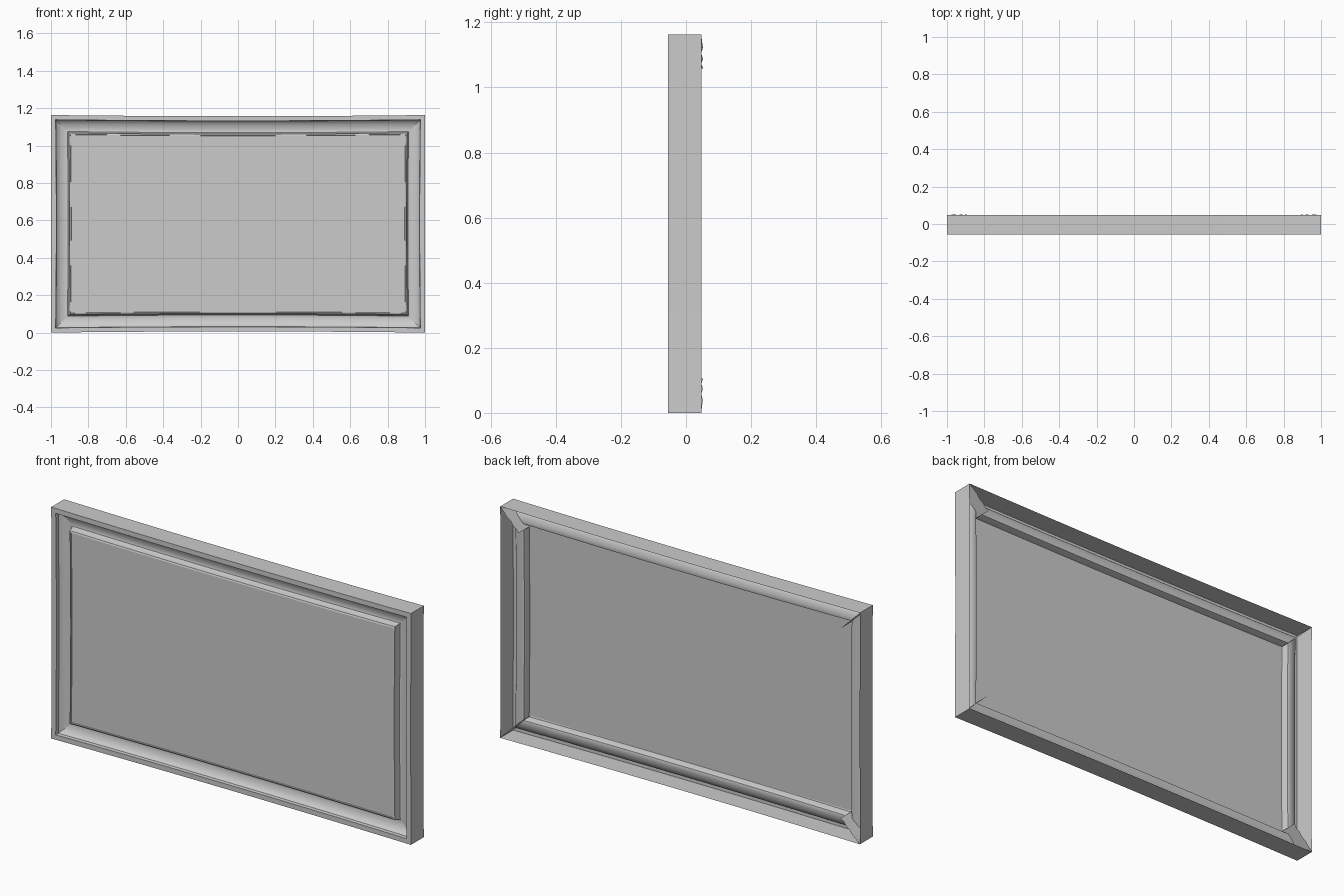
import bpy, bmesh, math

if "Cube" in bpy.data.objects:
    bpy.data.objects.remove(bpy.data.objects["Cube"])

W, H, BOW, SEG = 1.0, 1.163, 0.006, 10
# moulding cross-section: (distance in from outer edge, depth y); open at the back
PROFILE = [(0, .047), (0, -.055), (.025, -.055), (.026, -.036), (.033, -.028), (.043, -.021),
           (.055, -.016), (.068, -.013), (.08, -.012), (.088, -.014), (.092, -.024),
           (.096, -.046), (.103, -.049), (.105, -.045)]
# wavy rear edge of the mitre plates
REAR = [(.105, .053), (.09, .047), (.075, .052), (.058, .047), (.04, .052), (.02, .049)]


def make(name, verts, faces, smooth=False):
    me = bpy.data.meshes.new(name)
    me.from_pydata(verts, [], faces)
    bm = bmesh.new()
    bm.from_mesh(me)
    bmesh.ops.recalc_face_normals(bm, faces=bm.faces)
    bm.to_mesh(me)
    bm.free()
    ob = bpy.data.objects.new(name, me)
    bpy.context.collection.objects.link(ob)
    if smooth:
        bpy.ops.object.select_all(action='DESELECT')
        ob.select_set(True)
        bpy.context.view_layer.objects.active = ob
        bpy.ops.object.shade_smooth_by_angle(angle=math.radians(35))
    return ob


def bar_point(side, t, d, y):
    """Point on a bar; t runs -1..1 along it, bowing slightly inward."""
    bow = (1 - t * t) * BOW
    if side in ('top', 'bottom'):
        x, e = t * (W - d), d + bow
        return (x, y, H - e if side == 'top' else e)
    e = W - d - bow * (.6 if d else .2)
    return (e if side == 'right' else -e, y, H / 2 + t * (H / 2 - d))


# four thin-walled mitred moulding bars
n = len(PROFILE)
for side in ('top', 'bottom', 'left', 'right'):
    verts = [bar_point(side, -1 + 2 * i / SEG, d, y) for i in range(SEG + 1) for d, y in PROFILE]
    faces = [(i * n + j, i * n + j + 1, (i + 1) * n + j + 1, (i + 1) * n + j)
             for i in range(SEG) for j in range(n - 1)]
    make(side + '_moulding', verts, faces, True)

# diagonal plates closing the mitred corners
outline = PROFILE + REAR
for sx, xn in ((-1, 'left'), (1, 'right')):
    for up, zn in ((0, 'bottom'), (1, 'top')):
        pts = [(sx * (W - d), y, H - d if up else d) for d, y in outline]
        make(f'{zn}_{xn}_mitre_plate', pts, [tuple(range(len(pts)))])

# flat picture panel
px, z0, z1, py = W - .1, .104, H - .104, -.045
make('panel', [(-px, py, z0), (px, py, z0), (px, py, z1), (-px, py, z1)], [(0, 1, 2, 3)])
